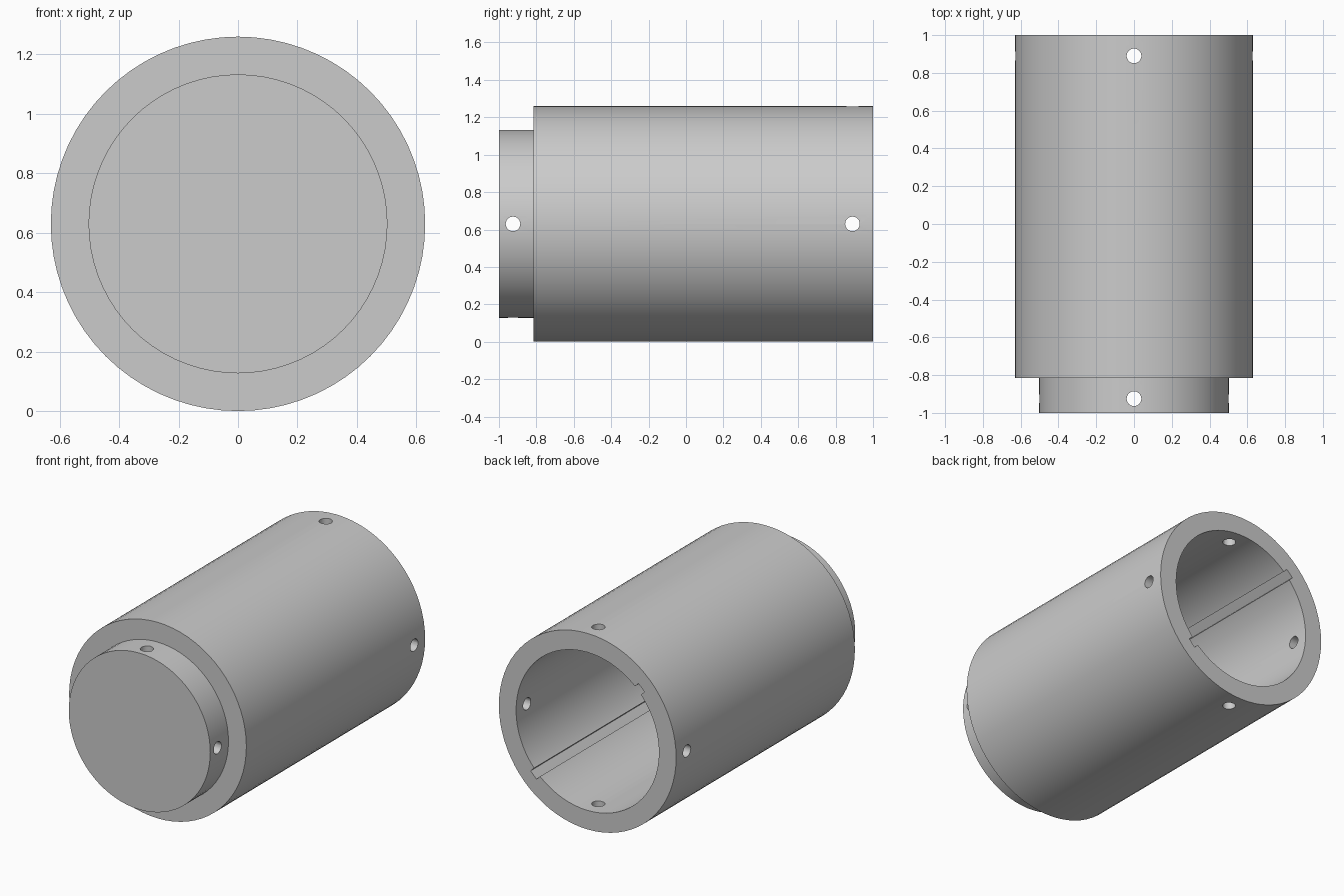
import bpy, bmesh
from math import pi, radians
from mathutils import Matrix, Vector

if "Cube" in bpy.data.objects:
    bpy.data.objects.remove(bpy.data.objects["Cube"], do_unlink=True)

SEGMENTS = 72
OUTER, SPIGOT, BORE = 0.63, 0.503, 0.508
SHOULDER, FLOOR = -0.815, -0.69
HOLE = 0.039
CENTRE = Vector((0, 0, OUTER))

grey = bpy.data.materials.new("plain grey")
grey.use_nodes = True
grey.diffuse_color = (0.6, 0.6, 0.6, 1)
grey.node_tree.nodes["Principled BSDF"].inputs["Base Color"].default_value = (0.6, 0.6, 0.6, 1)


def make_object(name, bm):
    bmesh.ops.recalc_face_normals(bm, faces=bm.faces)
    mesh = bpy.data.meshes.new(name)
    bm.to_mesh(mesh)
    bm.free()
    mesh.materials.append(grey)
    obj = bpy.data.objects.new(name, mesh)
    bpy.context.collection.objects.link(obj)
    return obj


# Housing: stepped, closed front spigot and deep bore open at the back
profile = [(0, -1), (SPIGOT, -1), (SPIGOT, SHOULDER), (OUTER, SHOULDER),
           (OUTER, 1), (BORE, 1), (BORE, FLOOR), (0, FLOOR)]
bm = bmesh.new()
verts = [bm.verts.new((r, y, OUTER)) for r, y in profile]
edges = [bm.edges.new(pair) for pair in zip(verts, verts[1:])]
bmesh.ops.spin(bm, geom=verts + edges, cent=CENTRE, axis=(0, 1, 0),
               angle=2 * pi, steps=SEGMENTS, use_duplicate=False)
bmesh.ops.remove_doubles(bm, verts=bm.verts, dist=0.0001)
housing = make_object("tube_housing", bm)


# Screw holes: vertical and crosswise drills through spigot and rear rim
def drill(name, y, turn):
    bm = bmesh.new()
    place = Matrix.Translation(CENTRE + Vector((0, y, 0))) @ Matrix.Rotation(turn, 4, "Y")
    bmesh.ops.create_cone(bm, cap_ends=True, segments=24, radius1=HOLE,
                          radius2=HOLE, depth=3, matrix=place)
    return make_object(name, bm)


cutters = []
for label, y in (("spigot", -0.925), ("rear", 0.89)):
    cutters.append(drill(label + "_vertical_drill", y, 0))
    cutters.append(drill(label + "_cross_drill", y, pi / 2))

# Keyways: one long bar cuts two opposite grooves in the bore wall
bm = bmesh.new()
length = 1.1 - FLOOR - 0.01
bar = (Matrix.Translation(CENTRE + Vector((0, 1.1 - length / 2, 0)))
       @ Matrix.Rotation(radians(45), 4, "Y")
       @ Matrix.Diagonal((1.084, length, 0.06, 1)))
bmesh.ops.create_cube(bm, size=1, matrix=bar)
cutters.append(make_object("keyway_cutter", bm))

bpy.ops.object.select_all(action="DESELECT")
housing.select_set(True)
bpy.context.view_layer.objects.active = housing
for cutter in cutters:
    cut = housing.modifiers.new(cutter.name, "BOOLEAN")
    cut.operation = "DIFFERENCE"
    cut.solver = "EXACT"
    cut.object = cutter
    bpy.ops.object.modifier_apply(modifier=cut.name)
    bpy.data.objects.remove(cutter, do_unlink=True)

bpy.ops.object.shade_smooth_by_angle(angle=radians(30))
